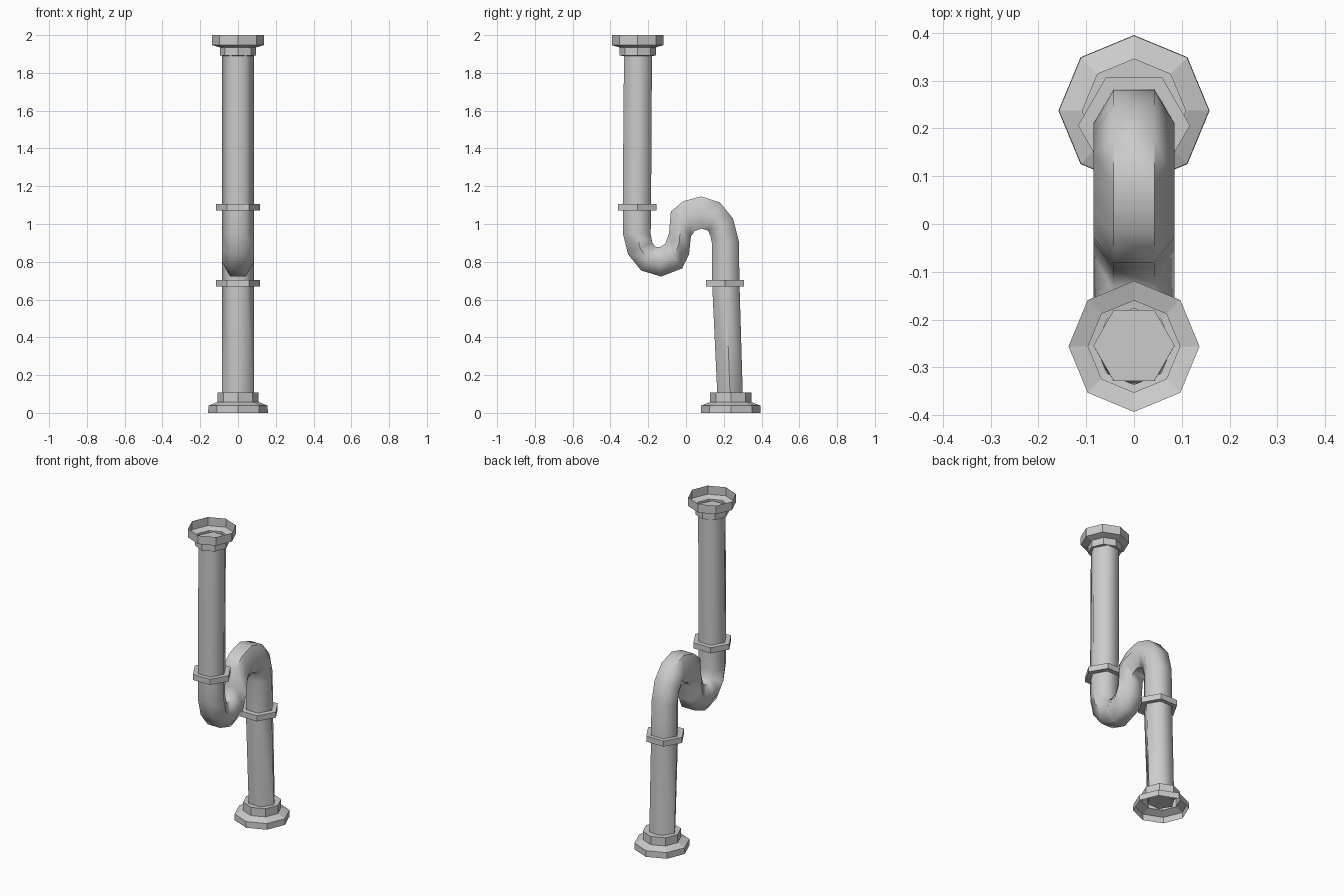
import bpy, bmesh, math

if "Cube" in bpy.data.objects:
    bpy.data.objects.remove(bpy.data.objects["Cube"])


def loft(name, rings, caps=False, loop=False, smooth=None):
    """Skin a list of equal-length point rings into one mesh object."""
    bm = bmesh.new()
    rows = [[bm.verts.new(p) for p in ring] for ring in rings]
    n = len(rows[0])
    pairs = list(zip(rows, rows[1:]))
    if loop:
        pairs.append((rows[-1], rows[0]))
    for a, b in pairs:
        for i in range(n):
            j = (i + 1) % n
            bm.faces.new((a[i], a[j], b[j], b[i]))
    if caps:
        bm.faces.new(rows[0])
        bm.faces.new(rows[-1])
    bmesh.ops.recalc_face_normals(bm, faces=bm.faces)
    mesh = bpy.data.meshes.new(name)
    bm.to_mesh(mesh)
    bm.free()
    obj = bpy.data.objects.new(name, mesh)
    bpy.context.collection.objects.link(obj)
    if smooth:
        bpy.ops.object.select_all(action='DESELECT')
        obj.select_set(True)
        bpy.context.view_layer.objects.active = obj
        bpy.ops.object.shade_smooth_by_angle(angle=math.radians(smooth))
    return obj


def ring(y, r, z, sides):
    """Regular polygon with a corner on the x axis."""
    return [(r * math.cos(math.tau * i / sides),
             y + r * math.sin(math.tau * i / sides), z) for i in range(sides)]


def turned(name, y, sides, profile, loop=False):
    return loft(name, [ring(y, r, z, sides) for r, z in profile], loop=loop)


def hex_section(a, b, half=0.085):
    """Hexagonal pipe section between two (y, z) edge points."""
    my, mz = (a[0] + b[0]) / 2, (a[1] + b[1]) / 2
    h = half / 2
    return [(-half, my, mz), (-h, *a), (h, *a),
            (half, my, mz), (h, *b), (-h, *b)]


# Trap pipe: the two side edges of each section, from top to bottom
sections = [
    ((-0.328, 1.93), (-0.180, 1.93)),
    ((-0.335, 1.09), (-0.185, 1.09)),
    ((-0.333, 0.945), (-0.187, 0.945)),
    ((-0.307, 0.84), (-0.178, 0.90)),
    ((-0.238, 0.754), (-0.163, 0.88)),
    ((-0.132, 0.722), (-0.140, 0.877)),
    ((-0.020, 0.765), (-0.110, 0.895)),
    ((0.016, 0.84), (-0.090, 0.95)),
    ((0.026, 0.934), (-0.080, 1.066)),
    ((0.045, 0.962), (-0.016, 1.12)),
    ((0.080, 0.976), (0.080, 1.146)),
    ((0.117, 0.965), (0.180, 1.114)),
    ((0.130, 0.935), (0.249, 1.029)),
    ((0.138, 0.895), (0.280, 0.907)),
    ((0.138, 0.69), (0.283, 0.69)),
    ((0.168, 0.05), (0.302, 0.05)),
]
loft("trap_pipe", [hex_section(a, b) for a, b in sections], caps=True, smooth=62)

# Hexagonal collars at the joints
for name, y, z in (("upper_collar", -0.258, 1.072), ("lower_collar", 0.206, 0.668)):
    turned(name, y, 6, [(0.08, z), (0.117, z), (0.117, z + 0.035), (0.08, z + 0.035)],
           loop=True)

# Open cup at the inlet
turned("inlet_cup", -0.256, 8,
       [(0.08, 1.89), (0.096, 1.892), (0.096, 1.935), (0.137, 1.947), (0.137, 2.0)])

# Stepped floor flange, hollow underneath
turned("floor_flange", 0.237, 8,
       [(0.158, 0.0), (0.157, 0.038), (0.115, 0.055), (0.109, 0.057),
        (0.109, 0.108), (0.07, 0.108)])
